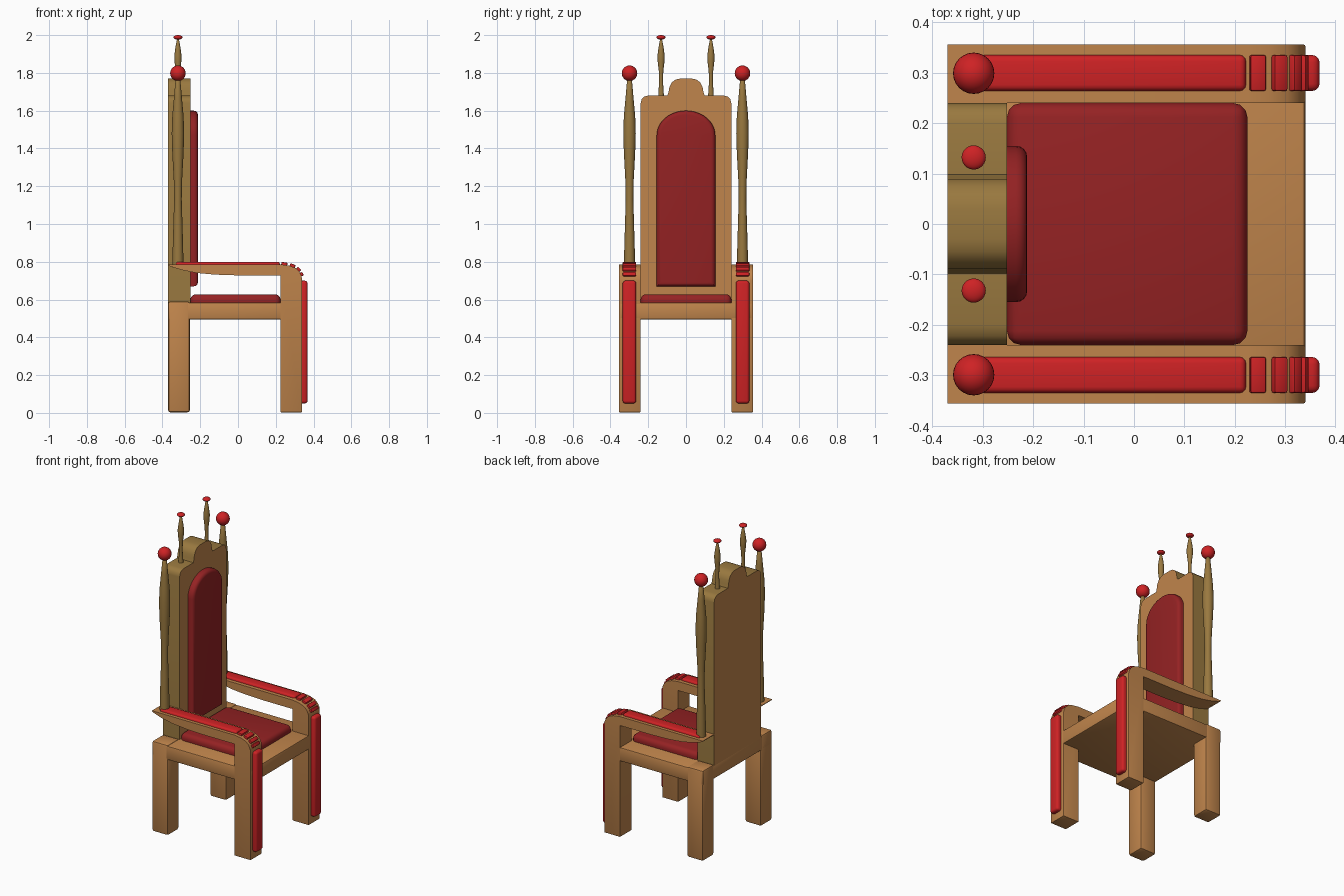
import bpy, bmesh, math
from mathutils import Vector, Matrix

if "Cube" in bpy.data.objects:
    bpy.data.objects.remove(bpy.data.objects["Cube"])


def material(name, rgb):
    m = bpy.data.materials.new(name)
    m.diffuse_color = (*rgb, 1)
    m.use_nodes = True
    m.node_tree.nodes["Principled BSDF"].inputs["Base Color"].default_value = m.diffuse_color
    return m


WOOD = material("warm wood", (0.53, 0.235, 0.072))
OLIVE = material("olive wood", (0.32, 0.19, 0.05))
RED = material("bright red", (0.62, 0.016, 0.018))
DARK = material("dark red", (0.30, 0.016, 0.017))


def finish(name, bm, mat, angle=35):
    bmesh.ops.recalc_face_normals(bm, faces=bm.faces)
    me = bpy.data.meshes.new(name)
    bm.to_mesh(me)
    bm.free()
    me.materials.append(mat)
    for p in me.polygons:
        p.use_smooth = True
    me.set_sharp_from_angle(angle=math.radians(angle))
    ob = bpy.data.objects.new(name, me)
    bpy.context.collection.objects.link(ob)
    return ob


def prism(name, pts, axis, lo, hi, mat, bevel=0, seg=2, keep=lambda v: True):
    """Extrude a profile along x (pts are y,z) or along y (pts are x,z)."""
    bm = bmesh.new()
    place = (lambda p, t: (t, *p)) if axis == 'x' else (lambda p, t: (p[0], t, p[1]))
    f = bm.faces.new([bm.verts.new(place(p, lo)) for p in pts])
    new = bmesh.ops.extrude_face_region(bm, geom=[f])['geom']
    verts = [g for g in new if isinstance(g, bmesh.types.BMVert)]
    bmesh.ops.translate(bm, verts=verts, vec=Vector(place((0, 0), hi - lo)))
    bmesh.ops.recalc_face_normals(bm, faces=bm.faces)
    if bevel:
        edges = [e for e in bm.edges if e.calc_face_angle(0) > 0.7
                 and all(keep(v.co) for v in e.verts)]
        bmesh.ops.bevel(bm, geom=edges, offset=bevel, segments=seg, profile=0.5,
                        affect='EDGES', clamp_overlap=True)
    return finish(name, bm, mat)


def box(name, x, y, z, mat, bevel=0, seg=2):
    y = sorted(y)
    pts = [(x[0], z[0]), (x[1], z[0]), (x[1], z[1]), (x[0], z[1])]
    return prism(name, pts, 'y', y[0], y[1], mat, bevel, seg)


def lathe(name, profile, x, y, mat, n=20):
    bm = bmesh.new()
    vs = [bm.verts.new((x + r, y, z)) for r, z in profile]
    es = [bm.edges.new(p) for p in zip(vs, vs[1:])]
    bmesh.ops.spin(bm, geom=vs + es, cent=(x, y, 0), axis=(0, 0, 1),
                   angle=math.tau, steps=n, use_duplicate=False)
    bmesh.ops.remove_doubles(bm, verts=bm.verts, dist=1e-5)
    return finish(name, bm, mat, 60)


def ball(name, x, y, z, r, rz, mat):
    bm = bmesh.new()
    bmesh.ops.create_uvsphere(bm, u_segments=24, v_segments=14, radius=1,
                              matrix=Matrix.Translation((x, y, z)) @ Matrix.Diagonal((r, r, rz, 1)))
    return finish(name, bm, mat, 60)


# Seat slab and cushion
box("seat", (-0.37, 0.34), (-0.355, 0.355), (0.495, 0.585), WOOD, 0.008)
box("seat_cushion", (-0.252, 0.225), (-0.24, 0.24), (0.55, 0.628), DARK, 0.028, 3)

# Backrest: front and back warm wood, rim olive
half = [(0.24, 0.58), (0.24, 1.64), (0.235, 1.66), (0.222, 1.674), (0.20, 1.68),
        (0.098, 1.68), (0.092, 1.70), (0.088, 1.725), (0.075, 1.75), (0.055, 1.765), (0.03, 1.77)]
back = prism("backrest", half + [(-y, z) for y, z in reversed(half)], 'x', -0.37, -0.252, WOOD)
back.data.materials.append(OLIVE)
for p in back.data.polygons:
    p.material_index = int(abs(p.normal.x) < 0.5)

# Arched back cushion
arch = [(0.155 * math.cos(a), 1.47 + 0.13 * math.sin(a))
        for a in [math.pi * i / 20 for i in range(21)]]
prism("back_cushion", [(0.155, 0.67)] + arch + [(-0.155, 0.67)], 'x', -0.27, -0.212, DARK, 0.022, 4,
      keep=lambda v: v.x > -0.22)

# Front leg and armrest side profile (x, z)
arm = [(0.225, 0.003), (0.34, 0.003), (0.34, 0.70), (0.336, 0.725), (0.325, 0.748), (0.305, 0.767),
       (0.27, 0.78), (0.225, 0.786), (-0.37, 0.786), (-0.365, 0.778), (-0.30, 0.757),
       (-0.22, 0.741), (-0.12, 0.732), (0.0, 0.728), (0.225, 0.728)]
spindle = [(0, 0.77), (0.029, 0.77), (0.028, 0.86), (0.024, 1.0), (0.020, 1.13), (0.022, 1.23),
           (0.030, 1.38), (0.033, 1.48), (0.030, 1.57), (0.021, 1.67), (0.012, 1.77), (0, 1.78)]
finial = [(0, 1.66), (0.016, 1.66), (0.013, 1.71), (0.010, 1.76), (0.012, 1.81), (0.018, 1.86),
          (0.019, 1.89), (0.014, 1.93), (0.007, 1.97), (0, 1.985)]

for side, s in (("left", 1), ("right", -1)):
    inner, outer = sorted((s * 0.24, s * 0.356))
    pad = (s * 0.264, s * 0.335)
    box(f"back_leg_{side}", (-0.37, -0.255), (inner, outer), (0.003, 0.59), WOOD, 0.012)
    prism(f"front_leg_and_arm_{side}", arm, 'y', inner, outer, WOOD, 0.01,
          keep=lambda v: v.z < 0.705)
    # Red padding on arm and leg front
    box(f"arm_pad_{side}", (-0.33, 0.222), pad, (0.765, 0.80), RED, 0.012, 3)
    box(f"leg_pad_{side}", (0.32, 0.368), pad, (0.05, 0.70), RED, 0.014, 3)
    # Small pads following the curved arm end
    for i, (x, z, tilt, w) in enumerate([(0.245, 0.786, 9, 0.032), (0.288, 0.777, 22, 0.029),
                                         (0.319, 0.758, 45, 0.024), (0.334, 0.733, 68, 0.02)]):
        ob = box(f"arm_end_pad_{side}_{i + 1}", (-w / 2, w / 2), pad, (-0.012, 0.011), RED, 0.004)
        ob.data.transform(Matrix.Translation((x, 0, z)) @ Matrix.Rotation(math.radians(tilt), 4, 'Y'))
    # Turned posts with red knobs
    lathe(f"back_post_{side}", spindle, -0.318, s * 0.299, OLIVE)
    ball(f"post_knob_{side}", -0.318, s * 0.299, 1.798, 0.041, 0.041, RED)
    lathe(f"top_finial_{side}", finial, -0.318, s * 0.132, OLIVE)
    ball(f"finial_knob_{side}", -0.318, s * 0.132, 1.988, 0.024, 0.012, RED)
